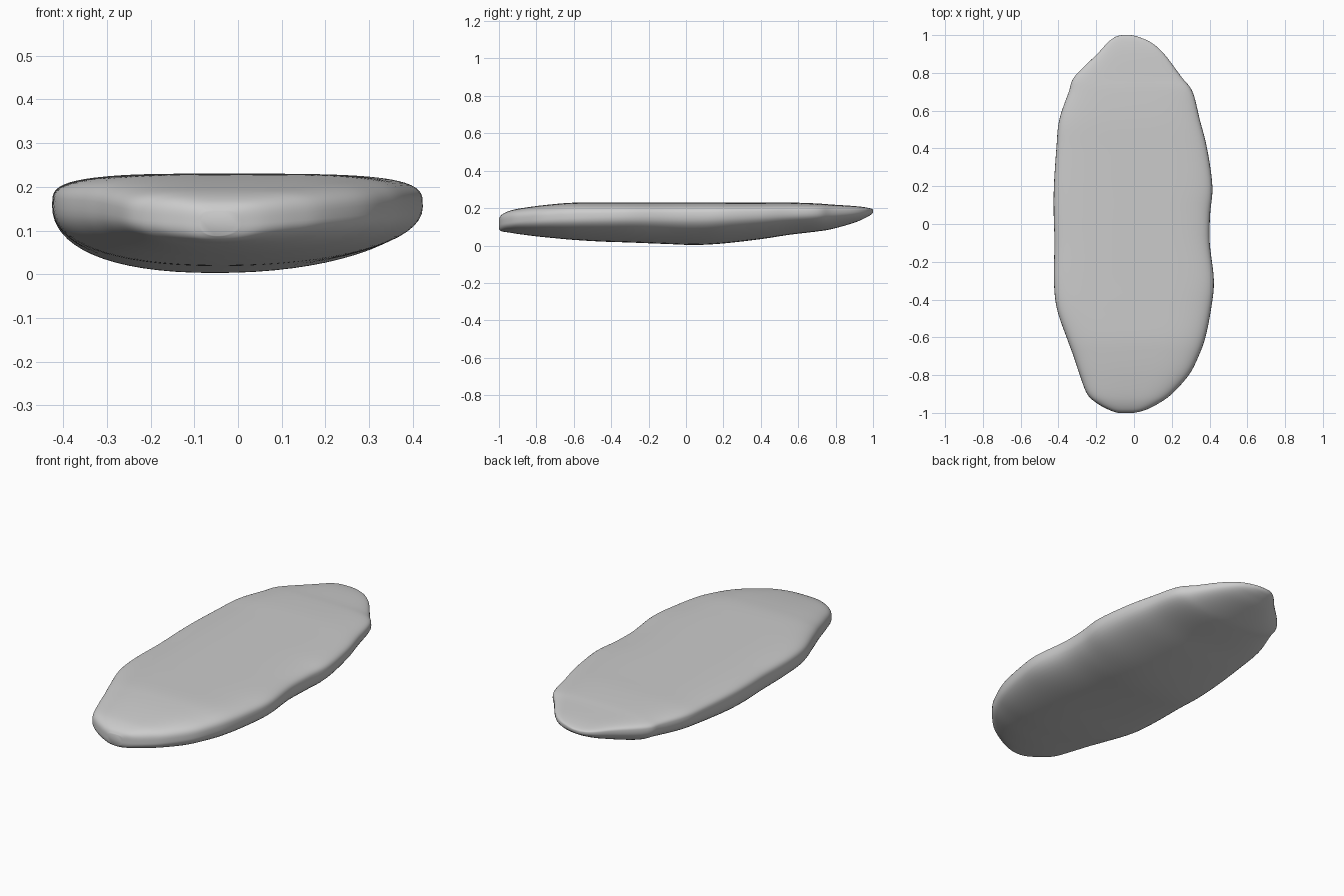
import bpy, bmesh, math

# Stations along the stone: y, left x, right x, bottom z, rim z, top z
STATIONS = [
    (-1.00, -0.085, 0.000, 0.088, 0.115, 0.145),
    (-0.985, -0.130, 0.060, 0.076, 0.118, 0.165),
    (-0.95, -0.195, 0.130, 0.070, 0.122, 0.183),
    (-0.90, -0.248, 0.200, 0.062, 0.128, 0.196),
    (-0.80, -0.287, 0.290, 0.049, 0.136, 0.211),
    (-0.70, -0.320, 0.342, 0.039, 0.142, 0.222),
    (-0.60, -0.357, 0.378, 0.030, 0.146, 0.229),
    (-0.45, -0.408, 0.408, 0.021, 0.151, 0.230),
    (-0.30, -0.424, 0.423, 0.016, 0.155, 0.230),
    (-0.10, -0.421, 0.401, 0.008, 0.155, 0.230),
    (0.05, -0.425, 0.403, 0.003, 0.156, 0.230),
    (0.20, -0.424, 0.415, 0.011, 0.160, 0.230),
    (0.40, -0.411, 0.387, 0.034, 0.165, 0.230),
    (0.55, -0.396, 0.349, 0.057, 0.169, 0.230),
    (0.70, -0.345, 0.310, 0.075, 0.173, 0.225),
    (0.78, -0.315, 0.250, 0.088, 0.175, 0.219),
    (0.90, -0.195, 0.160, 0.122, 0.180, 0.211),
    (0.96, -0.140, 0.092, 0.148, 0.183, 0.204),
    (0.99, -0.100, 0.025, 0.166, 0.185, 0.197),
    (1.00, -0.065, -0.015, 0.176, 0.185, 0.191),
]
STEPS, SIDES = 5, 64


def smooth_rows(rows):
    """Catmull-Rom interpolation between the stations."""
    out = []
    for i in range(len(rows) - 1):
        a, b, c, d = (rows[max(0, min(len(rows) - 1, i + k))] for k in (-1, 0, 1, 2))
        for s in range(STEPS):
            t = s / STEPS
            out.append([0.5 * (2 * q + (r - p) * t + (2 * p - 5 * q + 4 * r - w) * t * t
                               + (3 * q - p - 3 * r + w) * t ** 3)
                        for p, q, r, w in zip(a, b, c, d)])
    return out + [list(rows[-1])]


def power(v, e):
    return math.copysign(abs(v) ** e, v)


def section(bm, row):
    """One cross-section: nearly flat top, rounded keel a little to the left."""
    y, left, right, bottom, rim, top = row
    mid, half = (left + right) / 2, (right - left) / 2
    ring = []
    for k in range(SIDES):
        a = 2 * math.pi * k / SIDES
        c, s = math.cos(a), math.sin(a)
        if s >= 0:
            x, z = power(c, 0.55), rim + (top - rim) * power(s, 0.55)
        else:
            x, z = power(c, 0.92), rim + (rim - bottom) * power(s, 0.92)
            x -= 0.10 * s * s
        ring.append(bm.verts.new((mid + half * x, y, z)))
    return ring


# Stone body lofted through all the sections
bm = bmesh.new()
rings = [section(bm, r) for r in smooth_rows(STATIONS)]
for r0, r1 in zip(rings, rings[1:]):
    for k in range(SIDES):
        n = (k + 1) % SIDES
        bm.faces.new((r0[k], r0[n], r1[n], r1[k]))

# Blunt end caps
bm.faces.new(rings[0])
bm.faces.new(rings[-1])
bmesh.ops.recalc_face_normals(bm, faces=bm.faces)
for f in bm.faces:
    f.smooth = True

mesh = bpy.data.meshes.new("flat_stone")
bm.to_mesh(mesh)
bm.free()
stone = bpy.data.objects.new("flat_stone", mesh)
bpy.context.collection.objects.link(stone)
